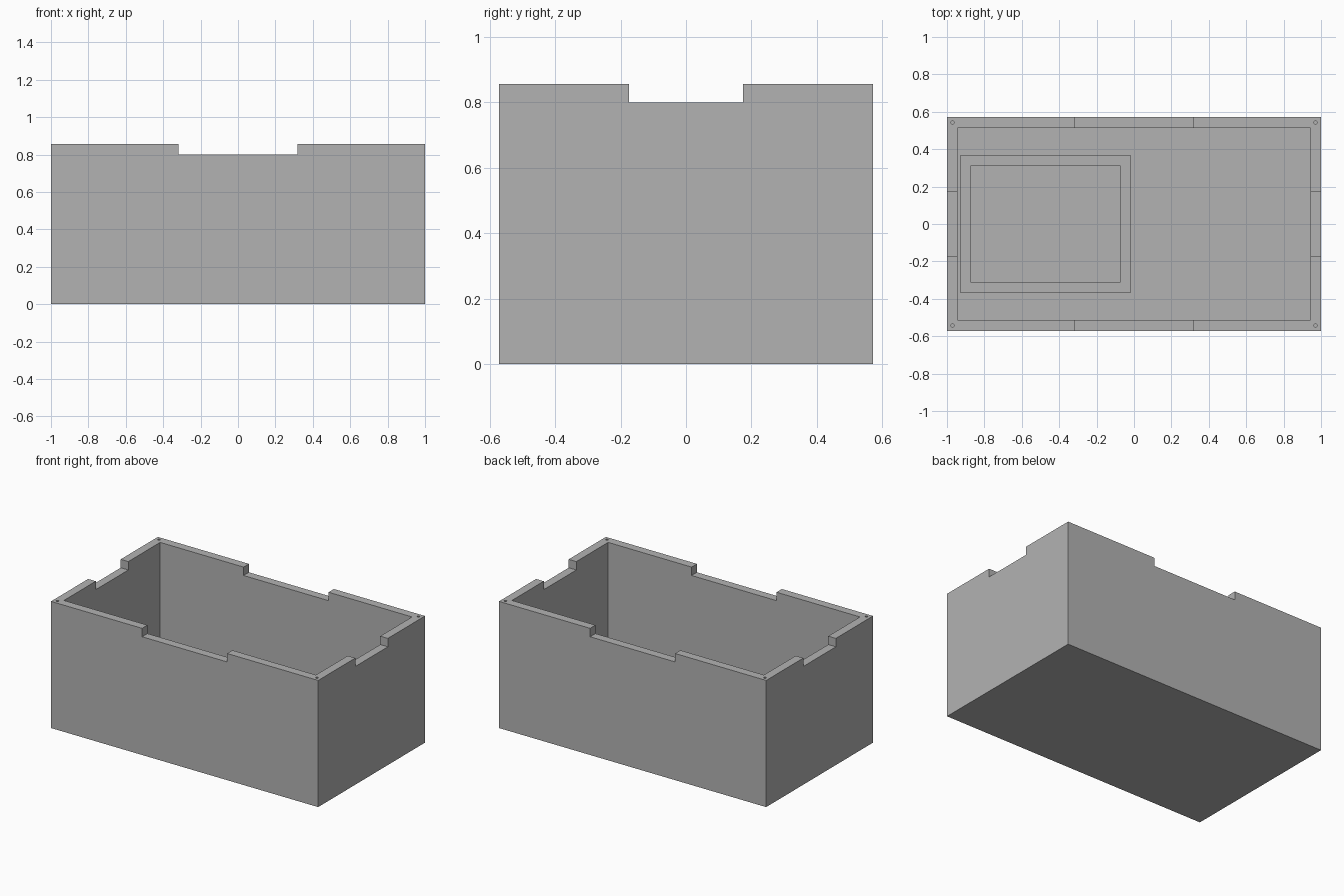
import bpy
import bmesh
from mathutils import Matrix, Vector

cube = bpy.data.objects.get("Cube")
if cube:
    bpy.data.objects.remove(cube, do_unlink=True)

WALL = 0.057
HALF_X, HALF_Y, HEIGHT = 1.0, 0.571, 0.857
FRAME_TOP = 0.2

grey = bpy.data.materials.new("plain grey")
grey.use_nodes = True
grey.diffuse_color = (0.45, 0.45, 0.45, 1)
grey.node_tree.nodes["Principled BSDF"].inputs["Base Color"].default_value = grey.diffuse_color


def finish(name, bm):
    mesh = bpy.data.meshes.new(name)
    bm.to_mesh(mesh)
    bm.free()
    mesh.materials.append(grey)
    obj = bpy.data.objects.new(name, mesh)
    bpy.context.collection.objects.link(obj)
    return obj


def box(name, low, high):
    low, high = Vector(low), Vector(high)
    bm = bmesh.new()
    bmesh.ops.create_cube(bm, size=1, matrix=Matrix.Translation((low + high) / 2)
                          @ Matrix.Diagonal((high - low).to_4d()))
    return finish(name, bm)


def cut(obj, cutter):
    cutter.hide_render = True
    mod = obj.modifiers.new(cutter.name, "BOOLEAN")
    mod.operation = "DIFFERENCE"
    mod.solver = "EXACT"
    mod.object = cutter
    bpy.context.view_layer.objects.active = obj
    bpy.ops.object.modifier_apply(modifier=mod.name)
    bpy.data.objects.remove(cutter, do_unlink=True)


# Open-topped case with a floor as thick as its walls
case = box("case", (-HALF_X, -HALF_Y, 0), (HALF_X, HALF_Y, HEIGHT))
inner_x, inner_y = HALF_X - WALL, HALF_Y - WALL
cut(case, box("cavity", (-inner_x, -inner_y, WALL), (inner_x, inner_y, 1)))

# Shallow notches in the middle of each rim
rim = HEIGHT - WALL
cut(case, box("long_rim_notch", (-0.318, -1, rim), (0.318, 1, 1)))
cut(case, box("short_rim_notch", (-2, -0.174, rim), (2, 0.174, 1)))

# Small screw holes in the corners of the rim
bm = bmesh.new()
for sx in (-1, 1):
    for sy in (-1, 1):
        spot = Matrix.Translation((sx * 0.971, sy * 0.543, HEIGHT))
        bmesh.ops.create_cone(bm, cap_ends=True, segments=10, radius1=0.009,
                              radius2=0.009, depth=0.28, matrix=spot)
cut(case, finish("screw_holes", bm))

# Low rectangular holder standing on the floor
holder = box("holder_frame", (-0.928, -0.369, WALL), (-0.018, 0.369, FRAME_TOP))
cut(holder, box("holder_opening", (-0.928 + WALL, -0.312, 0), (-0.018 - WALL, 0.312, 1)))
